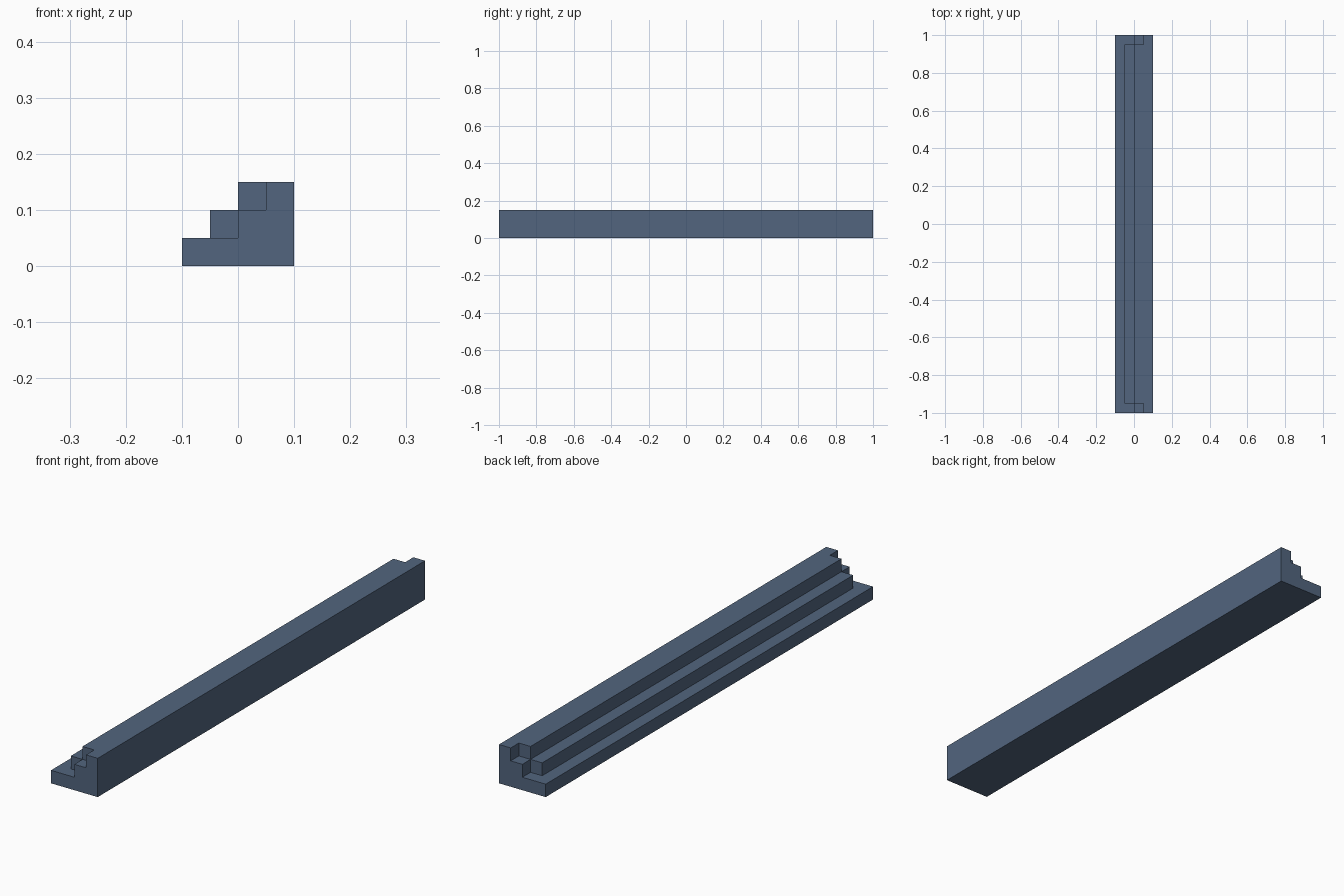
import bpy, bmesh

if "Cube" in bpy.data.objects:
    bpy.data.objects.remove(bpy.data.objects["Cube"])

slate = bpy.data.materials.new("slate_blue")
slate.diffuse_color = (0.084, 0.130, 0.209, 1)
slate.use_nodes = True
slate.node_tree.nodes["Principled BSDF"].inputs["Base Color"].default_value = slate.diffuse_color


def prism(name, profile, y0, y1):
    """Extrude an xz profile from y0 to y1."""
    bm = bmesh.new()
    face = bm.faces.new([bm.verts.new((x, y0, z)) for x, z in profile])
    ext = bmesh.ops.extrude_face_region(bm, geom=[face])
    verts = [v for v in ext["geom"] if isinstance(v, bmesh.types.BMVert)]
    bmesh.ops.translate(bm, verts=verts, vec=(0, y1 - y0, 0))
    bmesh.ops.recalc_face_normals(bm, faces=bm.faces)
    mesh = bpy.data.meshes.new(name)
    bm.to_mesh(mesh)
    bm.free()
    mesh.materials.append(slate)
    obj = bpy.data.objects.new(name, mesh)
    bpy.context.collection.objects.link(obj)
    return obj


# Long stepped body
steps = prism("stepped_body", [(-0.1, 0), (0.1, 0), (0.1, 0.15), (0, 0.15),
                               (0, 0.1), (-0.05, 0.1), (-0.05, 0.05), (-0.1, 0.05)], -1, 1)

# Upper two steps are set back at both ends
notch = [(-0.2, 0.05), (0, 0.05), (0, 0.1), (0.05, 0.1), (0.05, 0.3), (-0.2, 0.3)]
for label, side in (("front", -1), ("back", 1)):
    cutter = prism(label + "_notch_cutter", notch, 0.95 * side, 1.2 * side)
    cutter.hide_render = True
    cutter.hide_set(True)
    cut = steps.modifiers.new(label + "_notch", 'BOOLEAN')
    cut.operation = 'DIFFERENCE'
    cut.solver = 'EXACT'
    cut.object = cutter
